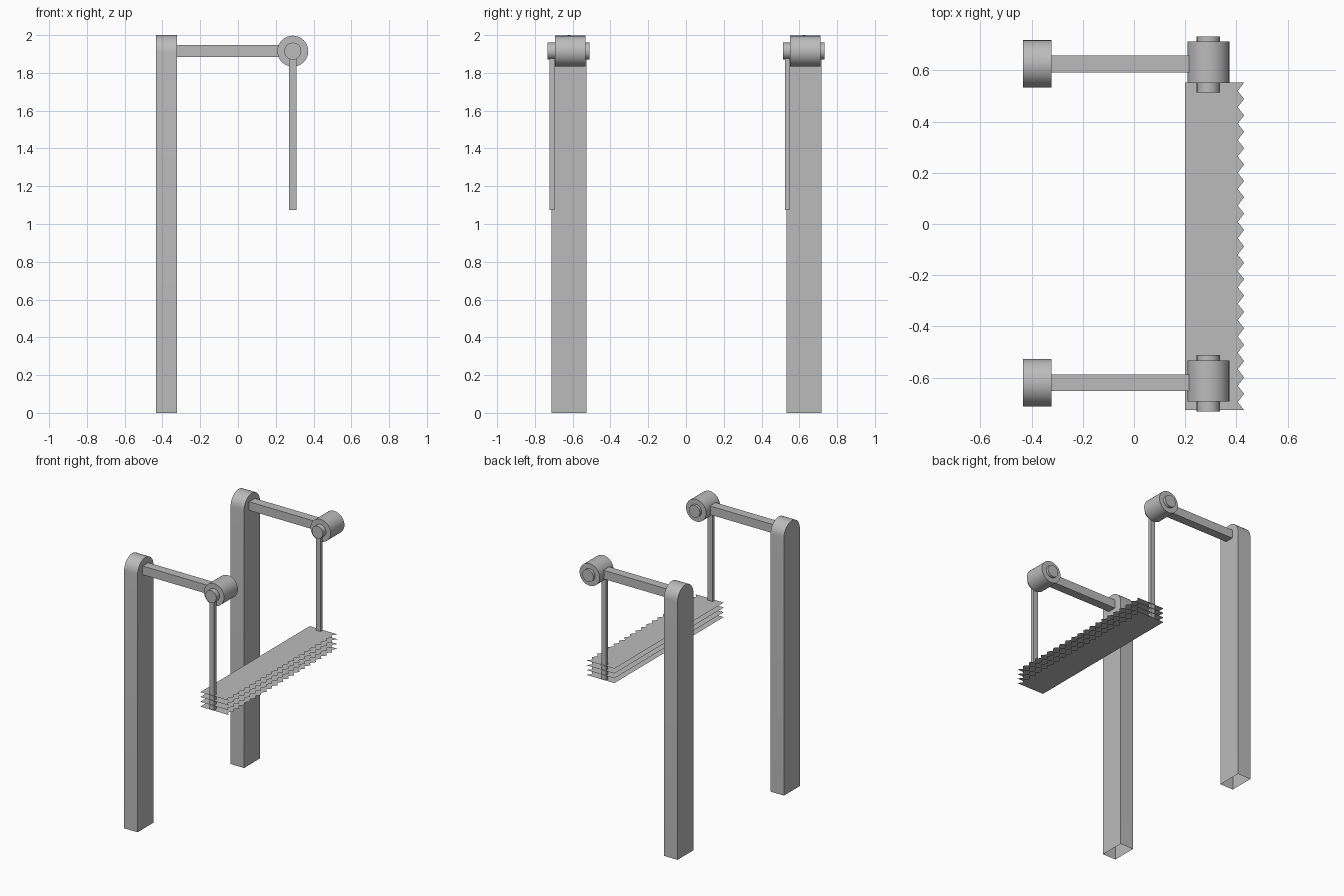
import bpy
import bmesh
import math
from mathutils import Matrix, Vector

cube = bpy.data.objects.get("Cube")
if cube:
    bpy.data.objects.remove(cube, do_unlink=True)

# Single painted grey
grey = bpy.data.materials.new("plain grey")
grey.use_nodes = True
colour = (0.5, 0.5, 0.5, 1)
grey.diffuse_color = colour
grey.node_tree.nodes["Principled BSDF"].inputs["Base Color"].default_value = colour


def finish(bm, name, smooth=False):
    """Turn a bmesh into a named object."""
    mesh = bpy.data.meshes.new(name)
    bm.to_mesh(mesh)
    bm.free()
    mesh.materials.append(grey)
    obj = bpy.data.objects.new(name, mesh)
    bpy.context.collection.objects.link(obj)
    if smooth:
        bpy.ops.object.select_all(action="DESELECT")
        obj.select_set(True)
        bpy.context.view_layer.objects.active = obj
        bpy.ops.object.shade_smooth_by_angle(angle=math.radians(30))
    return obj


def box(name, low, high):
    low, high = Vector(low), Vector(high)
    bm = bmesh.new()
    bmesh.ops.create_cube(bm, size=1)
    bmesh.ops.scale(bm, vec=high - low, verts=bm.verts)
    bmesh.ops.translate(bm, vec=(low + high) / 2, verts=bm.verts)
    return finish(bm, name)


def drum(name, radius, y0, y1):
    """Cylinder lying along y on the hub axis."""
    bm = bmesh.new()
    bmesh.ops.create_cone(bm, cap_ends=True, segments=32, radius1=radius,
                          radius2=radius, depth=y1 - y0)
    bmesh.ops.rotate(bm, matrix=Matrix.Rotation(math.pi / 2, 3, "X"), verts=bm.verts)
    bmesh.ops.translate(bm, vec=(HUB_X, (y0 + y1) / 2, HUB_Z), verts=bm.verts)
    return finish(bm, name, True)


def post(name, y, x0, x1, radius, height):
    """Round-topped hollow post, open at the foot."""
    outline = [(y + radius, 0)]
    for i in range(17):
        a = math.pi * i / 16
        outline.append((y + radius * math.cos(a), height - radius + radius * math.sin(a)))
    outline.append((y - radius, 0))
    bm = bmesh.new()
    front = [bm.verts.new((x1, p, z)) for p, z in outline]
    back = [bm.verts.new((x0, p, z)) for p, z in outline]
    bm.faces.new(front)
    bm.faces.new(back[::-1])
    for i in range(len(outline) - 1):
        bm.faces.new((front[i], back[i], back[i + 1], front[i + 1]))
    bmesh.ops.recalc_face_normals(bm, faces=bm.faces)
    return finish(bm, name, True)


def toothed_sheet(name, z, teeth=20):
    """Thin sheet with a zigzag edge on the +x side."""
    y0, y1 = -0.727, 0.552
    edge = []
    for i in range(2 * teeth + 1):
        x = 0.405 if i % 2 else 0.43
        edge.append((x, y0 + (y1 - y0) * i / (2 * teeth), z))
    bm = bmesh.new()
    bm.faces.new([bm.verts.new(p) for p in [(0.2, y0, z)] + edge + [(0.2, y1, z)]])
    return finish(bm, name)


HUB_X, HUB_Z = 0.29, 1.915

# Two matching supports: post, arm, hub and hanging rod
for side, y in (("front", -0.62), ("back", 0.625)):
    post(side + "_post", y, -0.433, -0.323, 0.093, 2.0)
    box(side + "_arm", (-0.33, y - 0.033, 1.883), (0.23, y + 0.033, 1.947))
    drum(side + "_hub", 0.082, y - 0.074, y + 0.088)
    drum(side + "_axle", 0.045, y - 0.112, y + 0.108)
    box(side + "_rod", (0.271, y - 0.102, 1.075), (0.31, y - 0.077, 1.89))

# Stack of toothed sheets hung between the rods
for i in range(4):
    toothed_sheet("toothed_sheet_%d" % (i + 1), 1.075 + 0.0357 * i)
